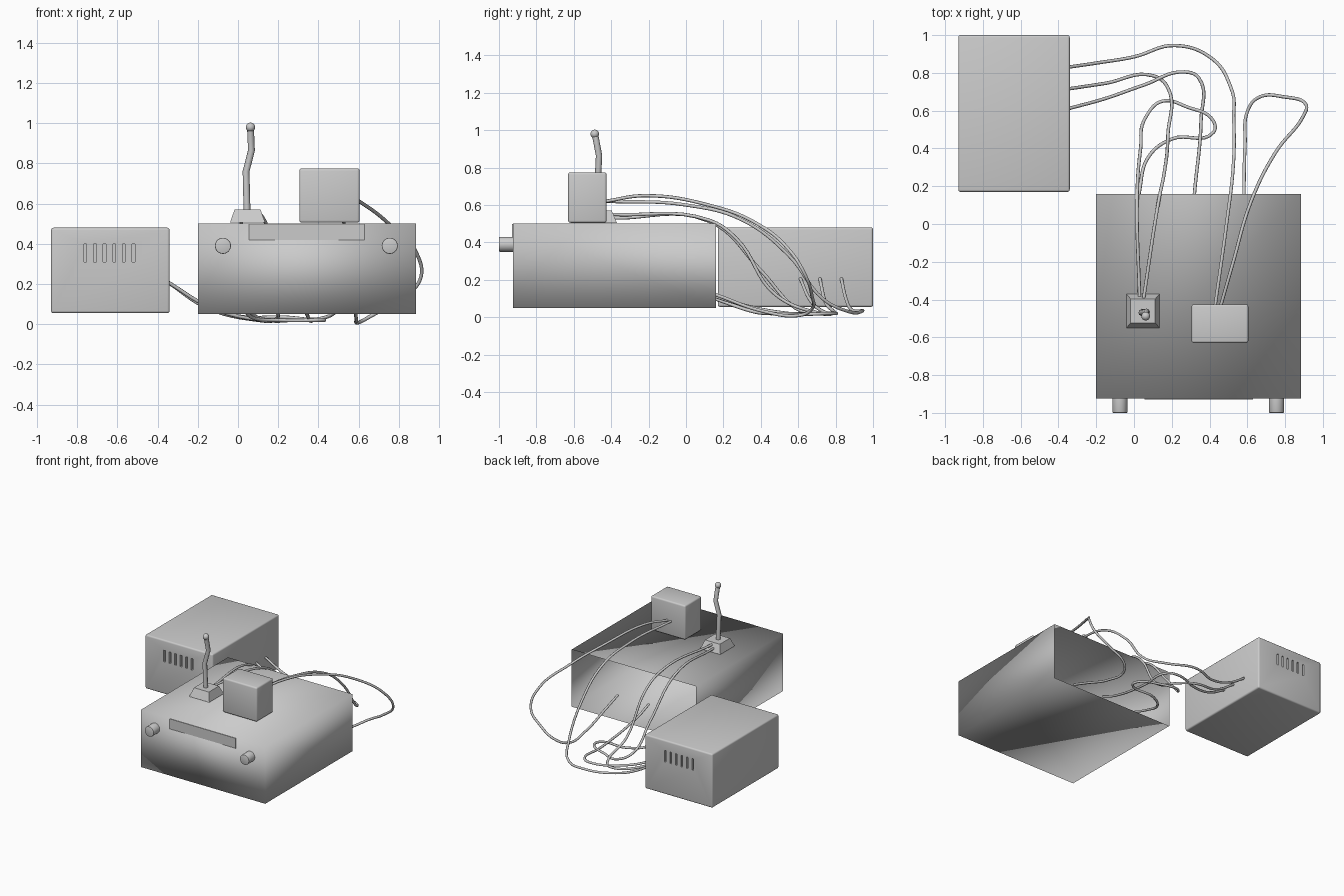
import bpy, bmesh
from mathutils import Vector, Matrix

if "Cube" in bpy.data.objects:
    bpy.data.objects.remove(bpy.data.objects["Cube"])


def mesh_object(name, bm):
    me = bpy.data.meshes.new(name)
    bmesh.ops.recalc_face_normals(bm, faces=bm.faces)
    bm.to_mesh(me)
    bm.free()
    ob = bpy.data.objects.new(name, me)
    bpy.context.collection.objects.link(ob)
    return ob


def box_bm(lo, hi):
    lo, hi = Vector(lo), Vector(hi)
    bm = bmesh.new()
    mat = Matrix.Translation((lo + hi) / 2) @ Matrix.Diagonal((*(hi - lo), 1))
    bmesh.ops.create_cube(bm, size=1, matrix=mat)
    return bm


def smooth(ob, angle=0.6):
    bpy.ops.object.select_all(action='DESELECT')
    ob.select_set(True)
    bpy.context.view_layer.objects.active = ob
    bpy.ops.object.shade_smooth_by_angle(angle=angle)


def bevelled_box(name, lo, hi, width):
    bm = box_bm(lo, hi)
    bmesh.ops.bevel(bm, geom=bm.edges[:], offset=width, segments=3,
                    profile=0.5, affect='EDGES')
    ob = mesh_object(name, bm)
    smooth(ob)
    return ob


def tube(name, points, radius, kind='BEZIER'):
    cu = bpy.data.curves.new(name, 'CURVE')
    cu.dimensions = '3D'
    cu.bevel_depth = radius
    cu.bevel_resolution = 2
    cu.resolution_u = 8
    cu.use_fill_caps = True
    sp = cu.splines.new(kind)
    pts = sp.bezier_points if kind == 'BEZIER' else sp.points
    pts.add(len(points) - 1)
    for p, co in zip(pts, points):
        if kind == 'BEZIER':
            p.co = co
            p.handle_left_type = p.handle_right_type = 'AUTO'
        else:
            p.co = (*co, 1)
    sp.use_smooth = True
    ob = bpy.data.objects.new(name, cu)
    bpy.context.collection.objects.link(ob)
    return ob


# Main casing: thin shell, open at the back, softly shaded
bm = box_bm((-0.2, -0.925, 0.05), (0.885, 0.16, 0.5))
back = [f for f in bm.faces if f.calc_center_median().y > 0.15]
bmesh.ops.delete(bm, geom=back, context='FACES_ONLY')
casing = mesh_object("main_casing", bm)
for p in casing.data.polygons:
    p.use_smooth = True

# Front panel strip along the top edge
mesh_object("front_panel", box_bm((0.055, -0.929, 0.42), (0.63, -0.92, 0.499)))

# Two front knobs
for side, x in (("left", -0.075), ("right", 0.755)):
    bm = bmesh.new()
    bmesh.ops.create_cone(bm, cap_ends=True, segments=32, radius1=0.04, radius2=0.04, depth=0.08,
                          matrix=Matrix.Translation((x, -0.96, 0.39)) @ Matrix.Rotation(1.5707963, 4, 'X'))
    rim = [e for e in bm.edges if all(v.co.y < -0.99 for v in e.verts)]
    bmesh.ops.bevel(bm, geom=rim, offset=0.005, segments=2, profile=0.5, affect='EDGES')
    smooth(mesh_object(side + "_knob", bm))

# Power box with vent slots cut in front and back
power = bevelled_box("power_box", (-0.93, 0.17, 0.055), (-0.34, 1.0, 0.48), 0.012)
cut = bmesh.new()
for y in (0.17, 1.0):
    for i in range(6):
        bmesh.ops.create_cube(cut, size=1, matrix=Matrix.Translation((-0.76 + i * 0.048, y, 0.355))
                              @ Matrix.Diagonal((0.014, 0.03, 0.09, 1)))
cutter = mesh_object("vent_cutter", cut)
cutter.hide_render = True
cutter.hide_viewport = True
mod = power.modifiers.new("vents", 'BOOLEAN')
mod.operation = 'DIFFERENCE'
mod.object = cutter
mod.solver = 'EXACT'

# Small cube unit on top
bevelled_box("top_unit", (0.305, -0.63, 0.505), (0.605, -0.425, 0.775), 0.012)

# Joystick: tapered base, bent stick, ball tip
bm = box_bm((-0.04, -0.55, 0.505), (0.135, -0.37, 0.57))
for v in bm.verts:
    if v.co.z > 0.54:
        v.co.x = 0.0475 + (v.co.x - 0.0475) * 0.74
        v.co.y = -0.46 + (v.co.y + 0.46) * 0.7
mesh_object("joystick_base", bm)
tube("joystick_stick", [(0.045, -0.465, 0.56), (0.04, -0.47, 0.76), (0.067, -0.465, 0.865),
                        (0.062, -0.487, 0.98)], 0.017, 'POLY')
bm = bmesh.new()
bmesh.ops.create_uvsphere(bm, u_segments=16, v_segments=10, radius=0.023,
                          matrix=Matrix.Translation((0.062, -0.488, 0.98)))
smooth(mesh_object("joystick_tip", bm), 1.0)

# Cables
cables = {
    "power_to_unit_cable": [
        (-0.35, 0.83, 0.21), (-0.18, 0.855, 0.1), (0, 0.885, 0.04), (0.22, 0.945, 0.035), (0.42, 0.87, 0.03),
        (0.51, 0.73, 0.1), (0.528, 0.55, 0.33), (0.525, 0.3, 0.52), (0.49, 0, 0.6), (0.43, -0.43, 0.62)],
    "power_to_joystick_cable": [
        (-0.35, 0.715, 0.21), (-0.15, 0.745, 0.08), (0.1, 0.785, 0.02), (0.18, 0.72, 0.02),
        (0.18, 0.48, 0.12), (0.16, 0.27, 0.42), (0.13, 0.12, 0.52), (0.05, -0.4, 0.55)],
    "power_to_casing_cable": [
        (-0.35, 0.61, 0.21), (-0.15, 0.665, 0.09), (0.05, 0.735, 0.03), (0.27, 0.805, 0.02),
        (0.345, 0.77, 0.02), (0.355, 0.55, 0.02), (0.32, 0.16, 0.11), (0.31, 0.02, 0.17)],
    "joystick_to_casing_cable": [
        (0.03, -0.4, 0.53), (0.016, 0.12, 0.515), (0.035, 0.4, 0.25), (0.065, 0.57, 0.06), (0.15, 0.65, 0.02),
        (0.28, 0.62, 0.02), (0.42, 0.545, 0.02), (0.42, 0.485, 0.02), (0.2, 0.45, 0.02),
        (0.08, 0.36, 0.03), (0.03, 0.18, 0.09), (0.015, 0.02, 0.15)],
    "unit_to_casing_cable": [
        (0.46, -0.43, 0.62), (0.52, -0.22, 0.65), (0.62, 0.12, 0.6), (0.75, 0.38, 0.5), (0.89, 0.56, 0.35),
        (0.905, 0.64, 0.22), (0.8, 0.672, 0.12), (0.66, 0.67, 0.04), (0.602, 0.6, 0.009),
        (0.588, 0.42, 0.03), (0.582, 0.16, 0.12), (0.58, 0.02, 0.17)],
}
for name, pts in cables.items():
    tube(name, pts, 0.009)
